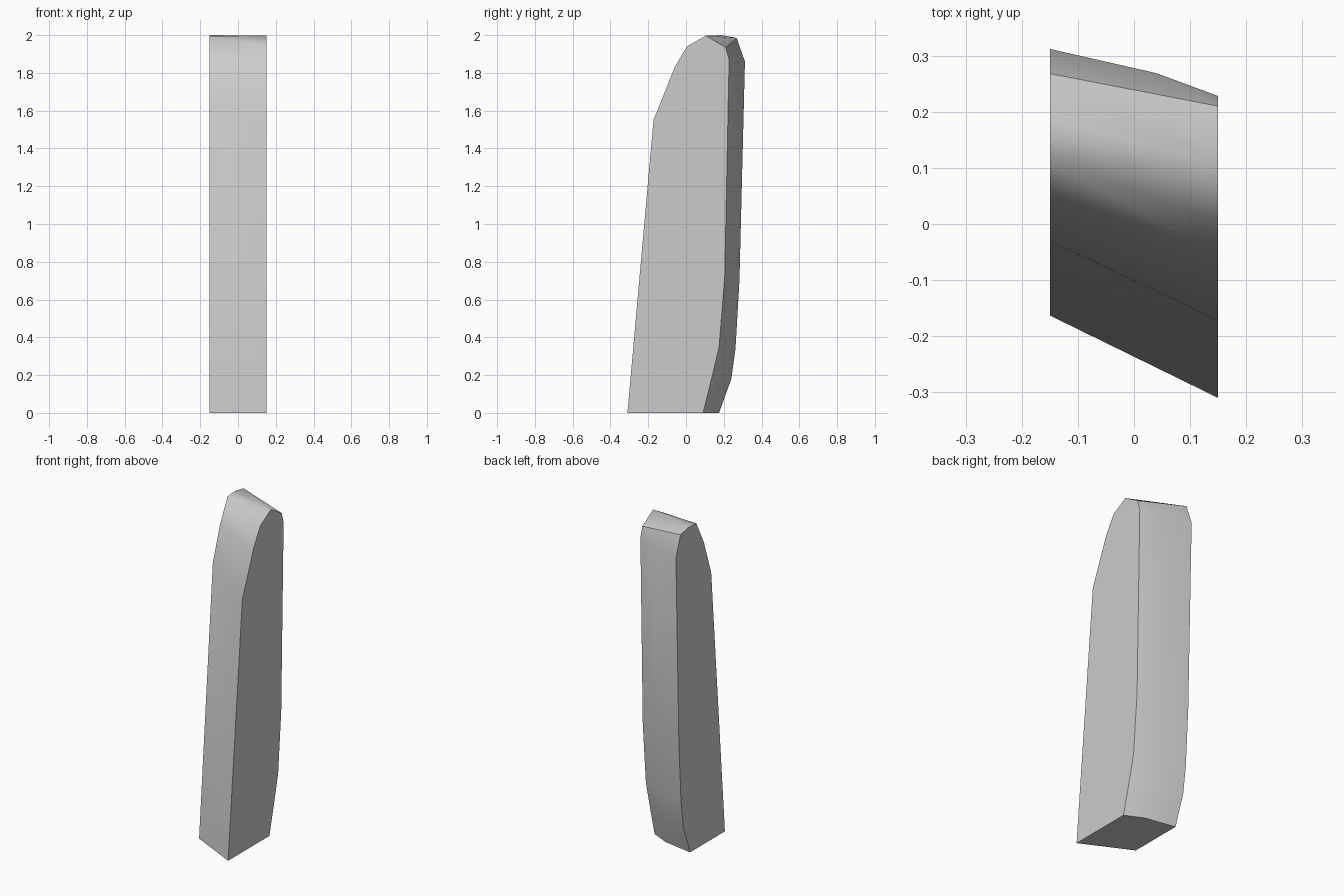
import bpy, bmesh, math
from mathutils import Vector

cube = bpy.data.objects.get("Cube")
if cube:
    bpy.data.objects.remove(cube, do_unlink=True)

# Single flat grey
grey = bpy.data.materials.new("plain_grey")
grey.use_nodes = True
colour = (0.6, 0.6, 0.6, 1)
grey.diffuse_color = colour
grey.node_tree.nodes["Principled BSDF"].inputs["Base Color"].default_value = colour

# Side outlines as (y, z), from front foot over the top to rear foot
left = [(-.31, 0), (-.172, 1.55), (-.06, 1.83), (.005, 1.94), (.105, 1.997),
        (.21, 1.935), (.228, 1.87), (.205, .72), (.175, .35), (.14, .2), (.09, 0)]
right = [(-.163, 0), (-.03, 1.64), (.04, 1.85), (.113, 1.995), (.187, 2),
         (.268, 1.985), (.312, 1.86), (.283, .7), (.262, .34), (.24, .18), (.175, 0)]
HALF, MID = .15, .04
REAR = 6  # first outline point of the bulged rear

bm = bmesh.new()
t = (HALF - MID) / (2 * HALF)
columns = [[], [], []]
for i, (l, r) in enumerate(zip(left, right)):
    a, b = Vector((HALF, *l)), Vector((-HALF, *r))
    m = a.lerp(b, t)
    if i >= REAR:
        m.y += .01 + .01 * (i - REAR) / (len(left) - 1 - REAR)
    for col, p in zip(columns, (a, m, b)):
        col.append(bm.verts.new(p))

# Shell between the outlines: one span in front, two spans at the rear
n = len(left)
l, m, r = columns
for i in range(n - 1):
    if i + 1 < REAR:
        if i == 3:  # diagonal fold on the crown
            bm.faces.new((l[i], l[i + 1], r[i]))
            bm.faces.new((l[i + 1], r[i + 1], r[i]))
        else:
            bm.faces.new((l[i], l[i + 1], r[i + 1], r[i]))
    elif i + 1 == REAR:
        bm.faces.new((l[i], l[i + 1], m[i + 1]))
        bm.faces.new((l[i], m[i + 1], r[i]))
        bm.faces.new((r[i], m[i + 1], r[i + 1]))
    else:
        bm.faces.new((l[i], l[i + 1], m[i + 1], m[i]))
        bm.faces.new((m[i], m[i + 1], r[i + 1], r[i]))

# Flat sides and foot
bm.faces.new(l)
bm.faces.new(r)
bm.faces.new((l[0], r[0], r[-1], m[-1], l[-1]))
bmesh.ops.delete(bm, geom=[v for v in bm.verts if not v.link_faces], context='VERTS')
bmesh.ops.recalc_face_normals(bm, faces=bm.faces)

mesh = bpy.data.meshes.new("slanted_slab")
bm.to_mesh(mesh)
bm.free()
slab = bpy.data.objects.new("slanted_slab", mesh)
bpy.context.collection.objects.link(slab)
mesh.materials.append(grey)

for o in bpy.context.selected_objects:
    o.select_set(False)
slab.select_set(True)
bpy.context.view_layer.objects.active = slab
bpy.ops.object.shade_smooth_by_angle(angle=math.radians(35))
